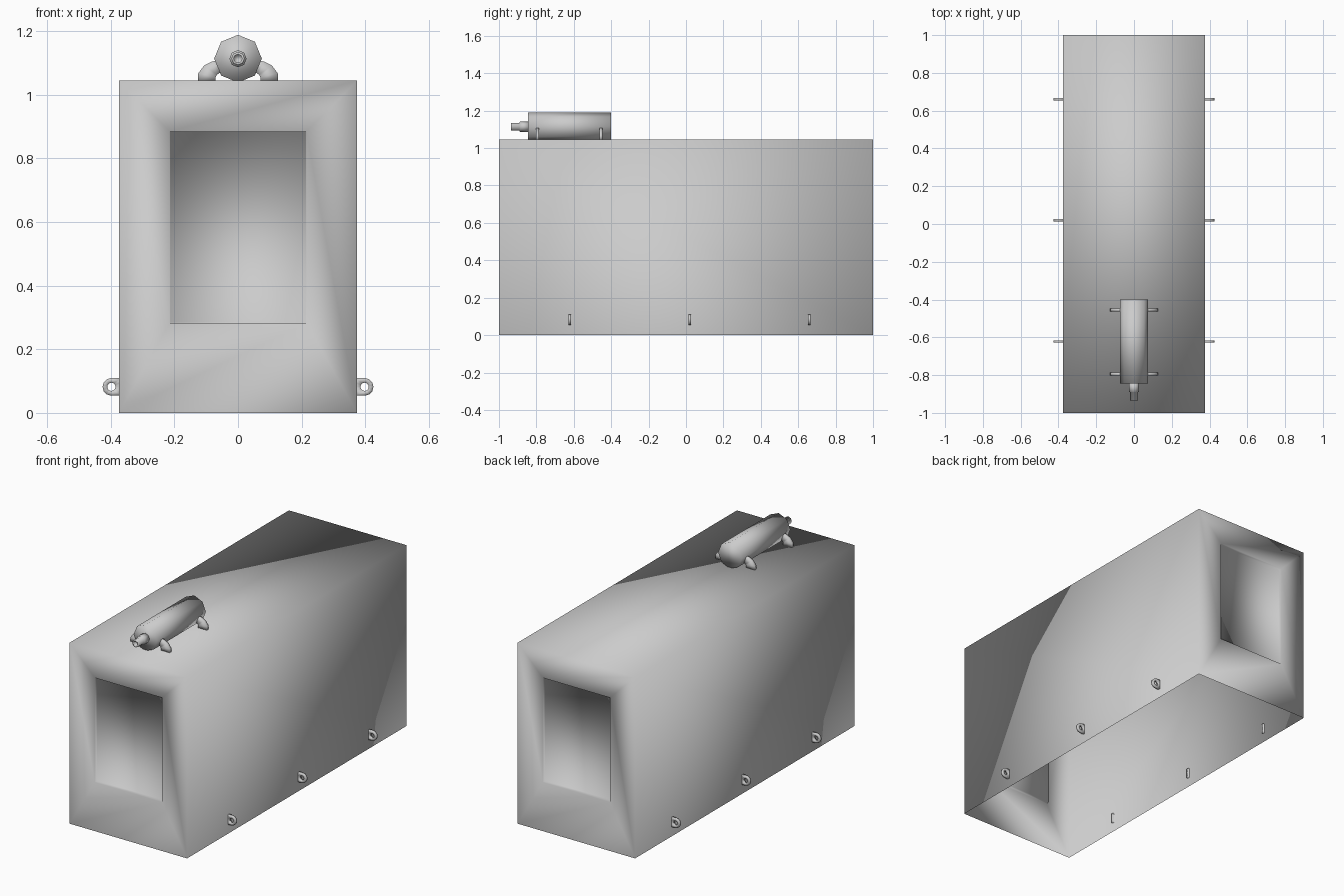
import bpy, bmesh, math
from mathutils import Matrix, Vector

if "Cube" in bpy.data.objects:
    bpy.data.objects.remove(bpy.data.objects["Cube"])

HX, HY, TOP = 0.375, 1.0, 1.045


def finish(name, bm, fix_normals=True):
    if fix_normals:
        bmesh.ops.recalc_face_normals(bm, faces=bm.faces)
    me = bpy.data.meshes.new(name)
    bm.to_mesh(me)
    bm.free()
    me.shade_smooth()
    ob = bpy.data.objects.new(name, me)
    bpy.context.collection.objects.link(ob)
    return ob


def lathe(name, profile, z, sides=8):
    """Revolve (y, radius) points around a y-axis at height z."""
    bm = bmesh.new()
    rings = [[bm.verts.new((r * math.sin(math.tau * k / sides), y,
                            z + r * math.cos(math.tau * k / sides)))
              for k in range(sides)] for y, r in profile]
    for a, b in zip(rings, rings[1:]):
        for k in range(sides):
            n = (k + 1) % sides
            bm.faces.new((a[k], a[n], b[n], b[k]))
    bm.faces.new(rings[0])
    bm.faces.new(rings[-1])
    return finish(name, bm)


def plate(name, outer, inner, y, depth, side, closed):
    """Strip between two xz outlines, given thickness along y."""
    bm = bmesh.new()
    o, i = [[bm.verts.new((side * x, y - depth / 2, z)) for x, z in line]
            for line in (outer, inner)]
    count = len(o)
    faces = [bm.faces.new((o[k], o[(k + 1) % count], i[(k + 1) % count], i[k]))
             for k in range(count if closed else count - 1)]
    ext = bmesh.ops.extrude_face_region(bm, geom=faces, use_keep_orig=True)
    verts = [g for g in ext["geom"] if isinstance(g, bmesh.types.BMVert)]
    bmesh.ops.translate(bm, verts=verts, vec=(0, depth, 0))
    return finish(name, bm)


# Housing: open-bottomed box with a shallow recessed panel at each end
bm = bmesh.new()
bmesh.ops.create_cube(bm, size=1, matrix=Matrix.Translation((0, 0, TOP / 2))
                      @ Matrix.Diagonal((2 * HX, 2 * HY, TOP, 1)))
bm.normal_update()
bmesh.ops.delete(bm, geom=[f for f in bm.faces if f.normal.z < -0.5], context='FACES_ONLY')
for end in (-1, 1):
    face = next(f for f in bm.faces if f.normal.y * end > 0.9)
    bmesh.ops.inset_individual(bm, faces=[face], thickness=0.1)
    for v in face.verts:
        v.co.x = math.copysign(0.215, v.co.x)
        v.co.z = 0.885 if v.co.z > TOP / 2 else 0.282
    bmesh.ops.inset_individual(bm, faces=[face], thickness=0.003)
    for v in face.verts:
        v.co.y -= end * 0.02
    bm.normal_update()
finish("housing", bm, False)

# Canister lying on top, with its stepped nozzle
lathe("canister", [(-0.845, 0.075), (-0.40, 0.075)], 1.114)
lathe("nozzle", [(-0.84, 0.027), (-0.888, 0.027), (-0.89, 0.021),
                 (-0.935, 0.021), (-0.935, 0.013), (-0.92, 0.013)], 1.114)

# Curved feet holding the canister
outer = [(0.065, 1.108), (0.082, 1.105), (0.107, 1.092), (0.125, 1.068), (0.126, 1.043)]
inner = [(0.050, 1.072), (0.058, 1.069), (0.066, 1.064), (0.070, 1.056), (0.070, 1.043)]
for side in (-1, 1):
    for y in (-0.795, -0.455):
        plate("canister_foot", outer, inner, y, 0.016, side, False)

# Tie-down lugs along the lower sides
CX, CZ = 0.398, 0.082
lug_out, lug_in = [], []
for k in range(12):
    c, s = math.cos(math.tau * k / 12), math.sin(math.tau * k / 12)
    if c < -0.1:
        lug_out.append((0.366, CZ + (0.028 * math.copysign(1, s) if abs(s) > 0.6
                                     else 0.014 * round(s * 2))))
    else:
        lug_out.append((CX + 0.028 * c, CZ + 0.028 * s))
    lug_in.append((CX + 0.013 * c, CZ + 0.013 * s))
for side in (-1, 1):
    for y in (-0.622, 0.02, 0.66):
        plate("lug", lug_out, lug_in, y, 0.013, side, True)
